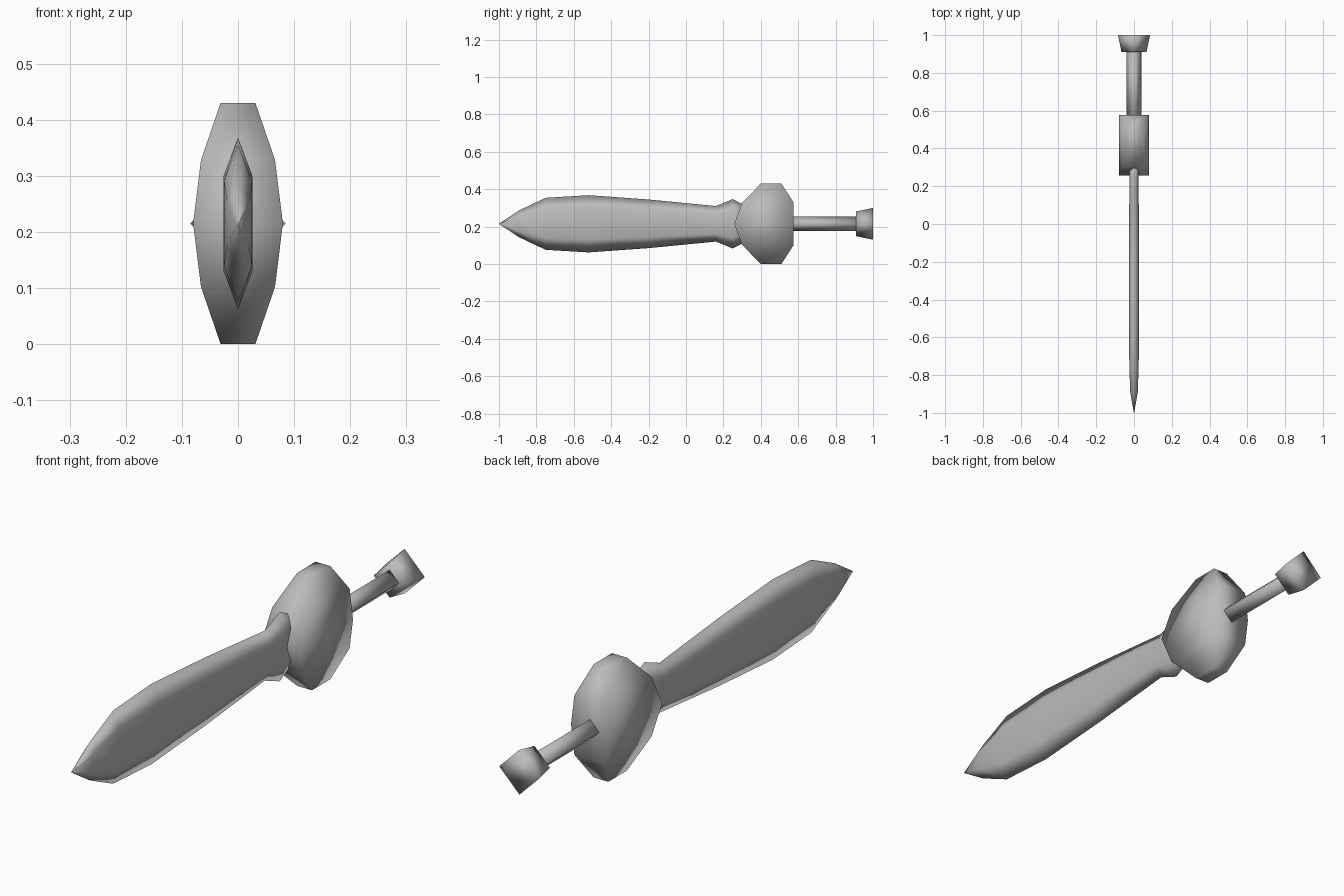
import bpy
import bmesh

MID = 0.215  # height of the long axis

if "Cube" in bpy.data.objects:
    bpy.data.objects.remove(bpy.data.objects["Cube"])

steel = bpy.data.materials.new("plain_grey")
steel.use_nodes = True
steel.diffuse_color = (0.5, 0.5, 0.5, 1)
steel.node_tree.nodes["Principled BSDF"].inputs["Base Color"].default_value = (0.5, 0.5, 0.5, 1)


def loft(name, rings):
    """Skin a closed solid through rings with equal point counts."""
    bm = bmesh.new()
    loops = [[bm.verts.new(p) for p in ring] for ring in rings]
    for a, b in zip(loops, loops[1:]):
        for i in range(len(a)):
            j = (i + 1) % len(a)
            bm.faces.new((a[i], a[j], b[j], b[i]))
    bm.faces.new(loops[0])
    bm.faces.new(loops[-1])
    bmesh.ops.remove_doubles(bm, verts=bm.verts, dist=0.0005)
    bmesh.ops.recalc_face_normals(bm, faces=bm.faces)
    mesh = bpy.data.meshes.new(name)
    bm.to_mesh(mesh)
    bm.free()
    mesh.materials.append(steel)
    mesh.shade_smooth()
    obj = bpy.data.objects.new(name, mesh)
    bpy.context.collection.objects.link(obj)
    return obj


def blade_ring(y, half, thick):
    """Six-sided section with bevelled cutting edges above and below."""
    s = half * 0.55
    section = [(0, half), (thick, s), (thick, -s), (0, -half), (-thick, -s), (-thick, s)]
    return [(x, y, MID + z) for x, z in section]


def diamond_ring(y, r):
    return [(x * r, y, MID + z * r) for x, z in ((1, 0), (0, 1), (-1, 0), (0, -1))]


def guard_ring(z, front, back, half):
    return [(-half, front, z), (half, front, z), (half, back, z), (-half, back, z)]


# Leaf-shaped blade with a flared base
loft("blade", [blade_ring(*r) for r in (
    (-1.0, 0.001, 0.001), (-0.89, 0.073, 0.02), (-0.75, 0.139, 0.025),
    (-0.52, 0.153, 0.026), (-0.2, 0.13, 0.026), (0.16, 0.095, 0.025),
    (0.25, 0.132, 0.025), (0.34, 0.085, 0.025))])

# Faceted guard, the same above and below the axis
lower = [(0.0, 0.40, 0.51, 0.031), (0.102, 0.30, 0.576, 0.066)]
upper = [(2 * MID - z, f, b, h) for z, f, b, h in reversed(lower)]
loft("guard", [guard_ring(*r) for r in lower + [(MID, 0.258, 0.576, 0.08)] + upper])

# Grip and flared pommel
loft("grip", [diamond_ring(0.5, 0.039), diamond_ring(0.93, 0.039)])
loft("pommel", [diamond_ring(0.91, 0.066), diamond_ring(1.0, 0.085)])
